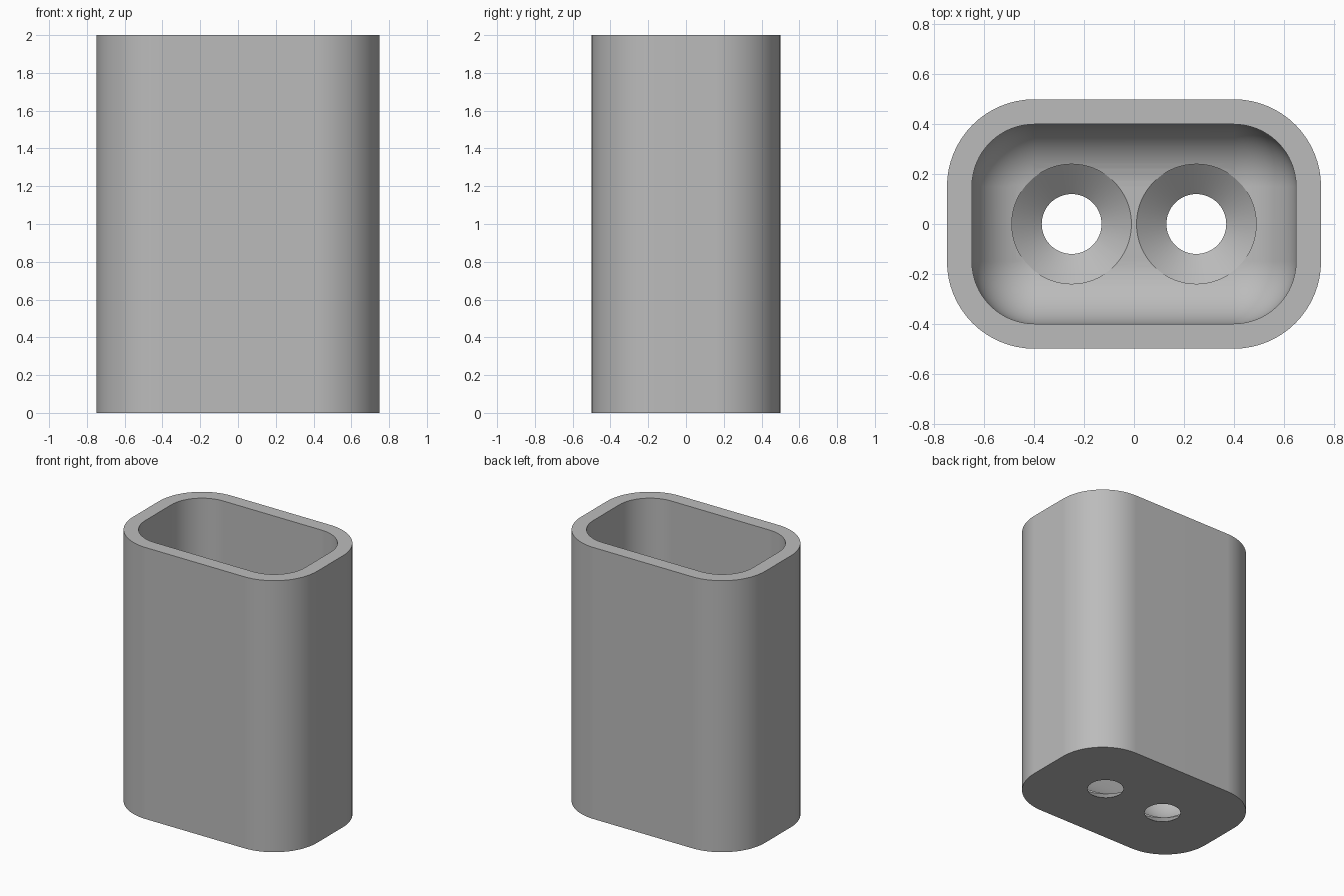
import bpy
import bmesh
from math import sin, cos, pi

STEPS = 16           # segments in each quarter turn
CORE = (0.4, 0.15)   # half size of the rectangle between the corner centres
WALL, FILLET, HEIGHT = 0.1, 0.25, 2.0

if "Cube" in bpy.data.objects:
    bpy.data.objects.remove(bpy.data.objects["Cube"])

grey = bpy.data.materials.new("plain grey")
grey.use_nodes = True
colour = (0.5, 0.5, 0.5, 1)
grey.diffuse_color = colour
grey.node_tree.nodes["Principled BSDF"].inputs["Base Color"].default_value = colour


def loft(name, core, profile, x=0):
    """Solid through rounded rectangles, one per (corner radius, z) pair."""
    bm = bmesh.new()
    rings = []
    for r, z in profile:
        ring = []
        for q, (sx, sy) in enumerate([(1, 1), (-1, 1), (-1, -1), (1, -1)]):
            for i in range(STEPS + 1):
                a = (q + i / STEPS) * pi / 2
                ring.append(bm.verts.new((x + sx * core[0] + r * cos(a),
                                          sy * core[1] + r * sin(a), z)))
        rings.append(ring)
    for low, high in zip(rings, rings[1:]):
        for i in range(len(low)):
            j = (i + 1) % len(low)
            bm.faces.new((low[i], low[j], high[j], high[i]))
    bm.faces.new(rings[0][::-1])
    bm.faces.new(rings[-1])
    bmesh.ops.remove_doubles(bm, verts=bm.verts, dist=1e-5)
    bmesh.ops.recalc_face_normals(bm, faces=bm.faces)
    mesh = bpy.data.meshes.new(name)
    bm.to_mesh(mesh)
    bm.free()
    mesh.materials.append(grey)
    obj = bpy.data.objects.new(name, mesh)
    bpy.context.collection.objects.link(obj)
    return obj


# Outer body
body = loft("sleeve_body", CORE, [(FILLET + WALL, 0), (FILLET + WALL, HEIGHT)])

# Cavity with a filleted floor
bowl = [(FILLET * sin(a), WALL + FILLET * (1 - cos(a)))
        for a in (i / STEPS * pi / 2 for i in range(STEPS + 1))]
cutters = [loft("cavity_cutter", CORE, bowl + [(FILLET, HEIGHT + 0.1)])]

# Two countersunk holes through the floor
for side, x in (("left", 0.25), ("right", -0.25)):
    cutters.append(loft(side + "_hole_cutter", (0, 0),
                        [(0.06, -0.05), (0.24, WALL), (0.24, 0.3)], x))

bpy.ops.object.select_all(action='DESELECT')
body.select_set(True)
bpy.context.view_layer.objects.active = body
for cutter in cutters:
    cutter.hide_render = True
    cut = body.modifiers.new(cutter.name, 'BOOLEAN')
    cut.operation, cut.solver, cut.object = 'DIFFERENCE', 'EXACT', cutter
    bpy.ops.object.modifier_apply(modifier=cut.name)
    bpy.data.objects.remove(cutter)

# Smooth curved walls, crisp rims
bpy.ops.object.shade_smooth_by_angle(angle=pi / 6)
body.modifiers.new("even_normals", 'WEIGHTED_NORMAL').keep_sharp = True
